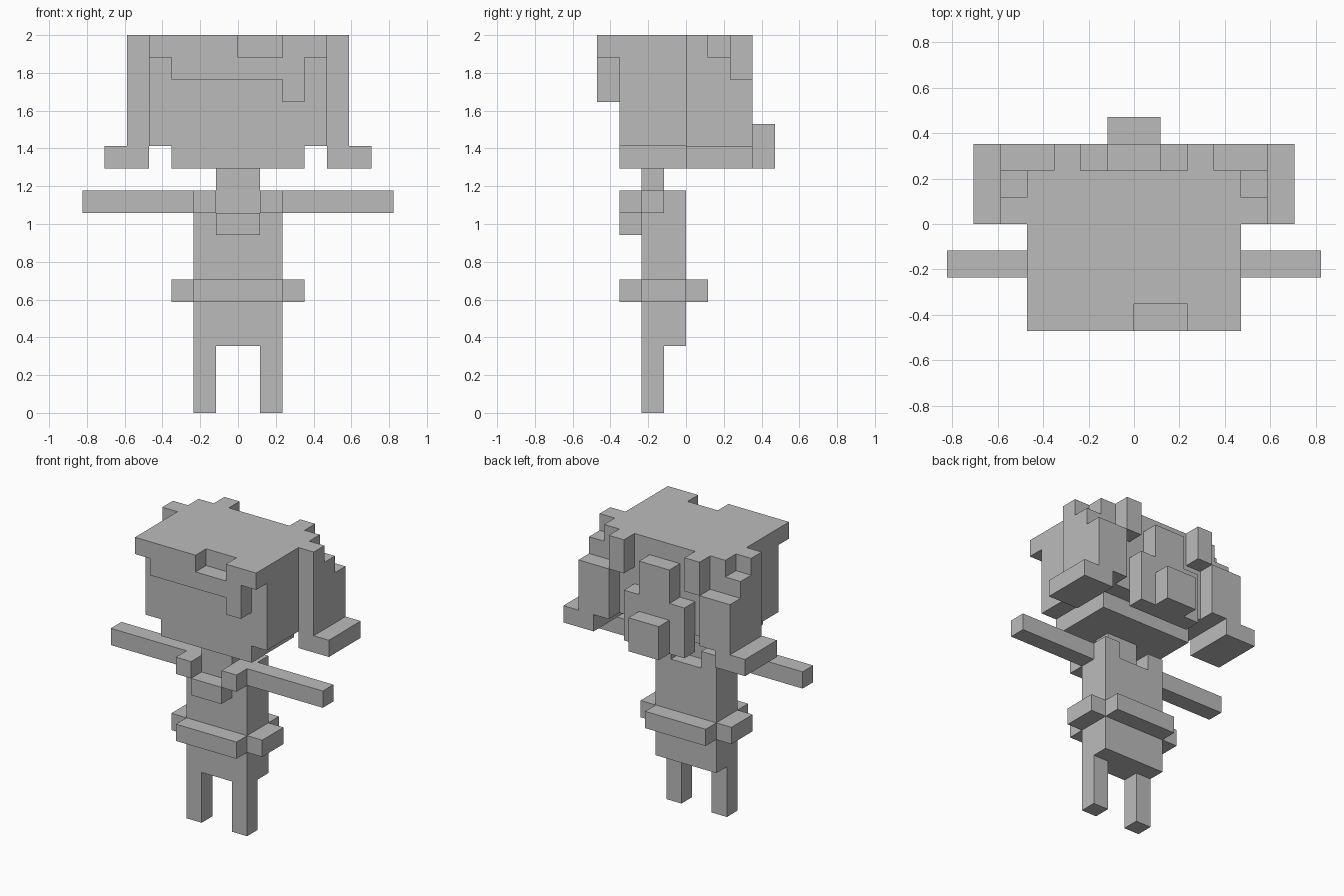
import bpy, bmesh, math
from mathutils import Vector

if "Cube" in bpy.data.objects:
    bpy.data.objects.remove(bpy.data.objects["Cube"])

U = 2 / 17  # one block; the figure is 17 blocks tall

grey = bpy.data.materials.new("plain grey")
grey.diffuse_color = (0.5, 0.5, 0.5, 1)
grey.use_nodes = True
grey.node_tree.nodes["Principled BSDF"].inputs["Base Color"].default_value = grey.diffuse_color

# Each part is a list of block ranges (x0, x1, y0, y1, z0, z1)
def mirrored(boxes):
    return boxes + [(-b[1], -b[0], *b[2:]) for b in boxes]

parts = {
    "legs": mirrored([(1, 2, -2, -1, 0, 3)]),
    # dress with a notch behind the neck
    "torso": [(-2, 2, -2, 0, 3, 9)] + mirrored([(1, 2, -2, 0, 9, 10)]),
    "neck": [(-1, 1, -2, -1, 9, 11)],
    # plus-shaped sash
    "belt": [(-2, 2, -3, -2, 5, 6), (-2, 2, 0, 1, 5, 6)]
            + mirrored([(2, 3, -2, 0, 5, 6)]),
    "collar": [(-1, 1, -3, -2, 8, 9)] + mirrored([(1, 2, -3, -2, 9, 10)]),
    "arms": mirrored([(2, 7, -2, -1, 9, 10)]),
    "head": [(-3, 3, -3, 1, 11, 12), (-4, 4, -3, 2, 12, 17)],
    # ragged fringe
    "fringe": [(-4, 0, -4, -3, 16, 17), (2, 4, -4, -3, 16, 17),
               (-3, 3, -4, -3, 15, 16), (2, 3, -4, -3, 14, 15)],
    # stepped side hair with flared ends
    "side_hair": mirrored([(4, 5, 0, 1, 12, 17), (4, 5, 1, 2, 12, 16),
                           (3, 5, 2, 3, 12, 15), (4, 6, 0, 3, 11, 12)]),
    "back_hair": [(-1, 1, 2, 3, 11, 16)]
                 + mirrored([(1, 2, 2, 3, 11, 14), (2, 3, 2, 3, 15, 17)]),
    "hair_knot": [(-1, 1, 3, 4, 11, 13)],
}


def cells(boxes):
    return {(x, y, z) for x0, x1, y0, y1, z0, z1 in boxes
            for x in range(x0, x1) for y in range(y0, y1) for z in range(z0, z1)}


solid = set().union(*(cells(b) for b in parts.values()))


def build(name, boxes):
    """Skin the exposed sides of a part's blocks and merge flat regions."""
    bm = bmesh.new()
    for c in sorted(cells(boxes)):
        for axis in range(3):
            for sign in (-1, 1):
                n = Vector((0, 0, 0))
                n[axis] = sign
                if tuple(int(a + b) for a, b in zip(c, n)) in solid:
                    continue
                u = Vector((0, 0, 0))
                u[(axis + 1) % 3] = 0.5
                v = n.cross(u)
                mid = Vector(c) + Vector((0.5, 0.5, 0.5)) + n * 0.5
                bm.faces.new([bm.verts.new((mid + p) * U)
                              for p in (-u - v, u - v, u + v, v - u)])
    bmesh.ops.remove_doubles(bm, verts=bm.verts, dist=1e-4)
    bmesh.ops.dissolve_limit(bm, angle_limit=math.radians(1),
                             verts=bm.verts, edges=bm.edges)
    mesh = bpy.data.meshes.new(name)
    bm.to_mesh(mesh)
    bm.free()
    mesh.materials.append(grey)
    bpy.context.collection.objects.link(bpy.data.objects.new(name, mesh))


for part, boxes in parts.items():
    build(part, boxes)
